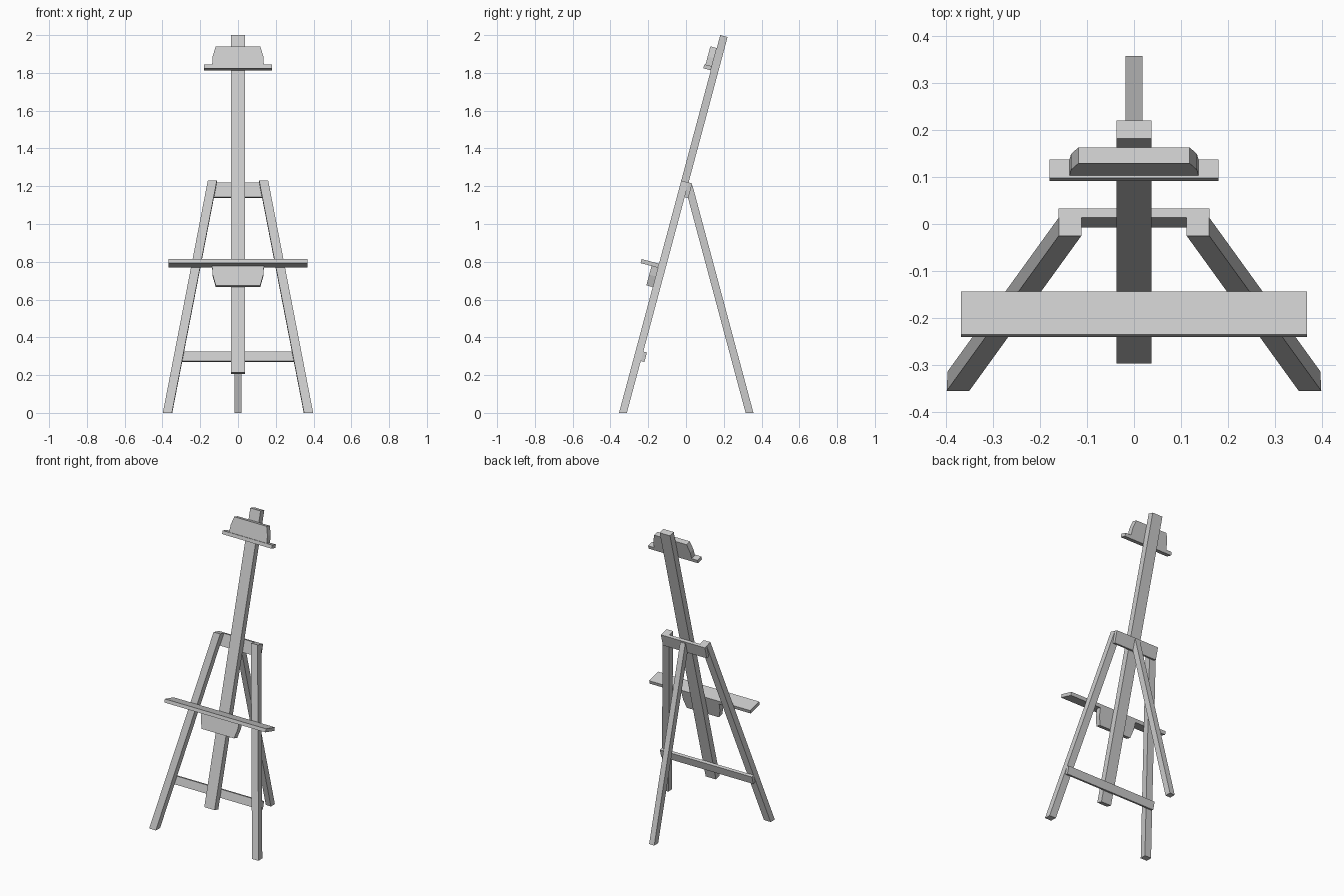
import bpy, bmesh
from math import radians
from mathutils import Matrix, Vector

if "Cube" in bpy.data.objects:
    bpy.data.objects.remove(bpy.data.objects["Cube"])

TILT = radians(15)
# Leaning frame: local x = width, local y = depth behind the front face, local z = up the slope
LEAN = Matrix.Translation((0, -0.3546, 0)) @ Matrix.Rotation(-TILT, 4, 'X')
BACK = Matrix.Translation((0, 0.3363, 0)) @ Matrix.Rotation(TILT, 4, 'X')


def prism(name, profile, y0, y1, frame=LEAN, cut_floor=False):
    """Extrude an (x, z) profile from y0 to y1 inside a frame."""
    bm = bmesh.new()
    face = bm.faces.new([bm.verts.new((x, y0, z)) for x, z in profile])
    out = bmesh.ops.extrude_face_region(bm, geom=[face])
    verts = [v for v in out['geom'] if isinstance(v, bmesh.types.BMVert)]
    bmesh.ops.translate(bm, verts=verts, vec=(0, y1 - y0, 0))
    if cut_floor:
        inv = frame.inverted()
        cut = bmesh.ops.bisect_plane(
            bm, geom=bm.verts[:] + bm.edges[:] + bm.faces[:],
            plane_co=inv @ Vector((0, 0, 0)),
            plane_no=inv.to_3x3() @ Vector((0, 0, 1)), clear_inner=True)
        edges = [e for e in cut['geom_cut'] if isinstance(e, bmesh.types.BMEdge)]
        bmesh.ops.holes_fill(bm, edges=edges)
    bmesh.ops.recalc_face_normals(bm, faces=bm.faces[:])
    mesh = bpy.data.meshes.new(name)
    bm.to_mesh(mesh)
    bm.free()
    obj = bpy.data.objects.new(name, mesh)
    obj.matrix_world = frame
    bpy.context.collection.objects.link(obj)
    return obj


def board(name, half, z0, z1, y0, y1, **kw):
    return prism(name, [(-half, z0), (half, z0), (half, z1), (-half, z1)], y0, y1, **kw)


def block(name, base, height):
    """Holder block with clipped outer corners; negative height hangs down."""
    right = [(0.137, 0), (0.134, 0.45), (0.118, 1)]
    pts = right + [(-x, t) for x, t in reversed(right)]
    prism(name, [(x, base + t * height) for x, t in pts], -0.035, 0)


# Central mast
board("mast", 0.0375, 0.2226, 2.0706, 0, 0.04)

# Splayed front legs, trimmed flat at the floor
TOP, LOW, SLOPE = 1.2734, -0.05, 0.187
for side, label in ((1, "right"), (-1, "left")):
    pts = [(x - SLOPE * z, z) for x, z in
           ((0.35, LOW), (0.398, LOW), (0.398, TOP), (0.35, TOP))]
    prism("front_leg_" + label, [(side * x, z) for x, z in pts], 0, 0.04, cut_floor=True)

# Rear leg
board("rear_leg", 0.0185, -0.05, 1.242, -0.02, 0.02, frame=BACK, cut_floor=True)

# Crossbars behind the front legs
board("upper_crossbar", 0.16, TOP - 0.08, TOP, 0.04, 0.06)
board("lower_crossbar", 0.335, 0.295, 0.347, 0.04, 0.06)

# Canvas shelf with its holder block below
board("canvas_shelf", 0.368, 0.7956, 0.8176, -0.095, 0)
block("shelf_block", 0.7956, -0.106)

# Top clamp with its holder block above
board("top_clamp", 0.18, 1.8775, 1.8995, -0.041, 0)
block("clamp_block", 1.8995, 0.1)
